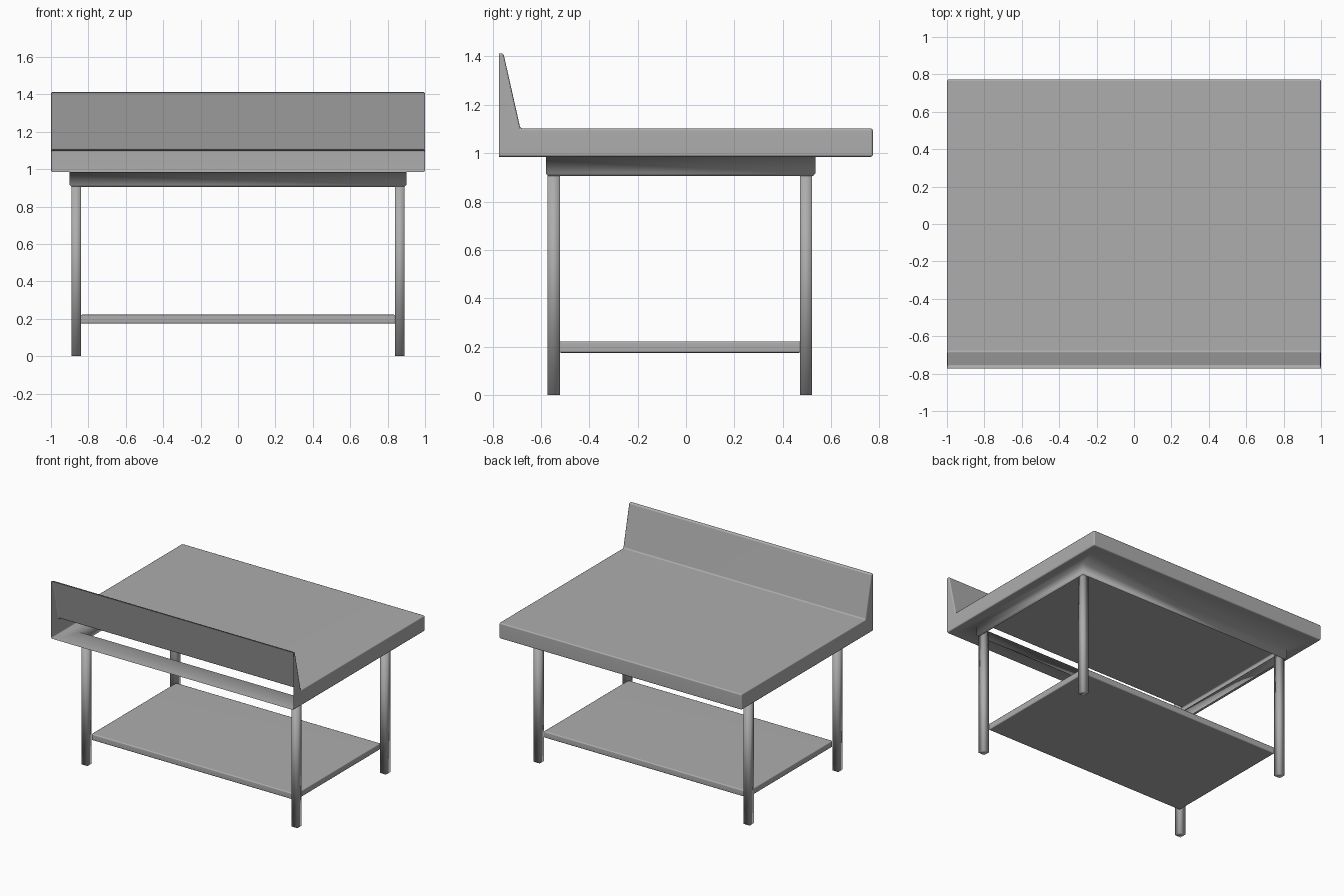
import bpy, bmesh, math

if "Cube" in bpy.data.objects:
    bpy.data.objects.remove(bpy.data.objects["Cube"], do_unlink=True)

steel = bpy.data.materials.new("brushed_steel")
steel.use_nodes = True
GREY = (0.42, 0.42, 0.42, 1)
steel.diffuse_color = GREY
steel.node_tree.nodes["Principled BSDF"].inputs["Base Color"].default_value = GREY


def finish(name, bm, bevel=0, segments=2, soft=False):
    """Turn a bmesh into an object; soft parts are smoothed over every edge."""
    mesh = bpy.data.meshes.new(name)
    bm.to_mesh(mesh)
    bm.free()
    mesh.materials.append(steel)
    obj = bpy.data.objects.new(name, mesh)
    bpy.context.collection.objects.link(obj)
    mesh.shade_smooth()
    if bevel:
        mod = obj.modifiers.new("rounded_edges", "BEVEL")
        mod.width, mod.segments = bevel, segments
        mod.limit_method = "ANGLE"
        mod.angle_limit = math.radians(30)
        if not soft:
            obj.modifiers.new("flat_panels", "WEIGHTED_NORMAL")
    return obj


def rect(bm, x, y0, y1, z):
    return [bm.verts.new(p) for p in ((-x, y0, z), (x, y0, z), (x, y1, z), (-x, y1, z))]


def bridge(bm, a, b):
    for i in range(4):
        j = (i + 1) % 4
        bm.faces.new((a[i], a[j], b[j], b[i]))


def box(name, x0, x1, y0, y1, z0, z1, **style):
    bm = bmesh.new()
    bmesh.ops.create_cube(bm, size=1)
    for v in bm.verts:
        v.co.x = x0 if v.co.x < 0 else x1
        v.co.y = y0 if v.co.y < 0 else y1
        v.co.z = z0 if v.co.z < 0 else z1
    return finish(name, bm, **style)


FRONT, BACK, RIM, TOP = -0.773, 0.773, 0.985, 1.102

# Folded sheet worktop: sloped splash, flat top, edge, closed ends, open splash side
profile = [(FRONT, RIM), (FRONT, 1.413), (-0.755, 1.413), (-0.685, TOP), (BACK, TOP), (BACK, RIM)]
bm = bmesh.new()
left, right = [[bm.verts.new((x, y, z)) for y, z in profile] for x in (1, -1)]
bm.faces.new(left)
bm.faces.new(right)
for i in range(1, 5):
    bm.faces.new((left[i], left[i + 1], right[i + 1], right[i]))
outer = [right[0], left[0], left[5], right[5]]
bridge(bm, outer, rect(bm, 0.96, FRONT + 0.04, BACK - 0.04, RIM))
bmesh.ops.recalc_face_normals(bm, faces=bm.faces)
finish("worktop", bm, bevel=0.009)

# Under-flange running into the hollow apron with a small turned-in lip
bm = bmesh.new()
loops = [rect(bm, *r) for r in (
    (0.96, FRONT + 0.04, BACK - 0.04, RIM),
    (0.9, -0.58, 0.535, RIM),
    (0.9, -0.58, 0.535, 0.917),
    (0.89, -0.57, 0.525, 0.905))]
for a, b in zip(loops, loops[1:]):
    bridge(bm, a, b)
bmesh.ops.recalc_face_normals(bm, faces=bm.faces)
if sum(f.normal.z * f.calc_area() for f in bm.faces) > 0:
    bmesh.ops.reverse_faces(bm, faces=bm.faces)
finish("apron", bm, soft=True)

# Four square legs
for side, x in (("right", -0.865), ("left", 0.865)):
    for end, y in (("front", -0.547), ("back", 0.497)):
        box(f"{end}_{side}_leg", x - 0.025, x + 0.025, y - 0.025, y + 0.025, 0, 0.94, soft=True)

# Lower shelf held between the legs
box("lower_shelf", -0.842, 0.842, -0.524, 0.474, 0.174, 0.222, bevel=0.008)
